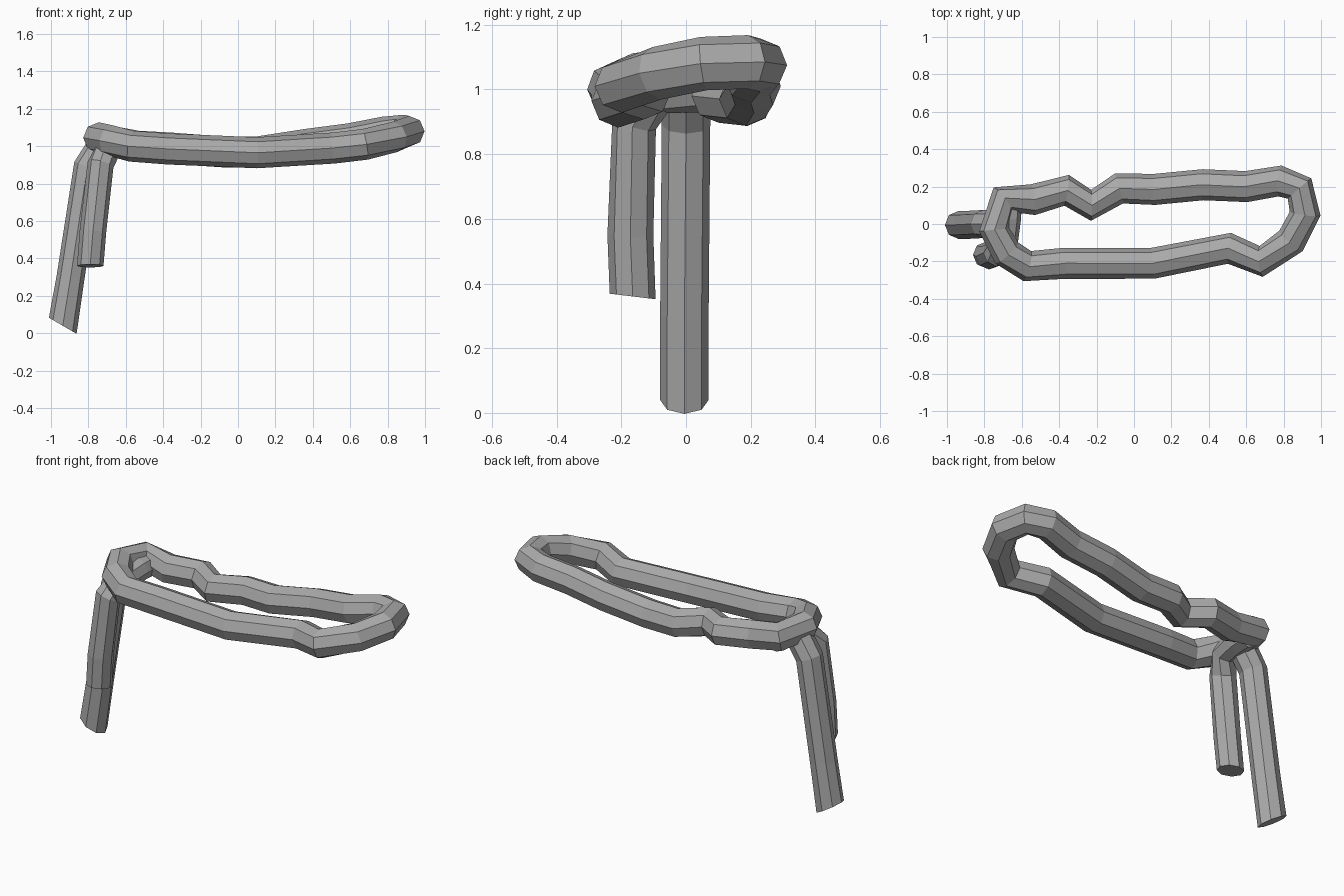
import bpy, bmesh, math
from mathutils import Vector

if "Cube" in bpy.data.objects:
    bpy.data.objects.remove(bpy.data.objects["Cube"], do_unlink=True)

# Plain grey cord material
grey = bpy.data.materials.new("cord grey")
grey.use_nodes = True
grey.diffuse_color = (0.4, 0.4, 0.4, 1)
grey.node_tree.nodes["Principled BSDF"].inputs["Base Color"].default_value = (0.4, 0.4, 0.4, 1)

SIDES = 8


def cord(name, points, radius, ref, closed=False):
    """Sweep a flat-sided octagon along a path; ref fixes the roll."""
    pts = [Vector(p) for p in points]
    n = len(pts)
    ref = Vector(ref)
    bm = bmesh.new()
    rings = []
    for i, p in enumerate(pts):
        before = pts[i - 1] if closed or i > 0 else p
        after = pts[(i + 1) % n] if closed or i < n - 1 else p
        tangent = ((p - before).normalized() + (after - p).normalized()).normalized()
        side = tangent.cross(ref).normalized()
        up = side.cross(tangent)
        angles = [math.tau * k / SIDES for k in range(SIDES)]
        rings.append([bm.verts.new(p + radius * (math.cos(a) * up + math.sin(a) * side))
                      for a in angles])
    for i in range(n if closed else n - 1):
        a, b = rings[i], rings[(i + 1) % n]
        for k in range(SIDES):
            j = (k + 1) % SIDES
            bm.faces.new((a[k], a[j], b[j], b[k]))
    if not closed:
        bm.faces.new(rings[0])
        bm.faces.new(rings[-1])
    bmesh.ops.recalc_face_normals(bm, faces=bm.faces)
    mesh = bpy.data.meshes.new(name)
    bm.to_mesh(mesh)
    bm.free()
    mesh.materials.append(grey)
    obj = bpy.data.objects.new(name, mesh)
    bpy.context.collection.objects.link(obj)


# Large wobbly loop: front strand, far bend, back strand, knot bend
front_strand = [(-.57, -.225, 1.0), (-.37, -.21, .985), (.1, -.21, .965), (.51, -.13, .99)]
far_bend = [(.68, -.2, 1.01), (.84, -.09, 1.05), (.915, .055, 1.08), (.885, .19, 1.085)]
back_strand = [(.78, .23, 1.075), (.6, .2, 1.04), (.37, .21, 1.01), (.11, .185, .97),
               (-.08, .19, .97), (-.23, .1, .98), (-.36, .18, .99), (-.54, .13, 1.0)]
knot_bend = [(-.7, .13, 1.03), (-.745, -.03, 1.045), (-.68, -.155, 1.03)]
cord("loop", front_strand + far_bend + back_strand + knot_bend, .083, (0, 0, 1), True)

# Long hanging end
cord("long_end", [(-.937, -.005, .04), (-.895, -.005, .3), (-.805, 0, .89),
                  (-.72, 0, 1.02)], .075, (0, 1, 0))

# Short hanging end, tucked through the knot to the back strand
cord("short_end", [(-.79, -.165, .36), (-.775, -.172, .55), (-.735, -.16, .9),
                   (-.69, -.09, .99), (-.675, .03, 1.0), (-.67, .12, 1.0)], .071, (1, 0, 0))

# Slant the free tips
for name, slope, axis in (("long_end", -.58, 0), ("short_end", -.12, 1)):
    mesh = bpy.data.objects[name].data
    tip = mesh.vertices[:SIDES]
    middle = sum((v.co for v in tip), Vector()) / SIDES
    for v in tip:
        v.co.z = middle.z + slope * (v.co[axis] - middle[axis])
